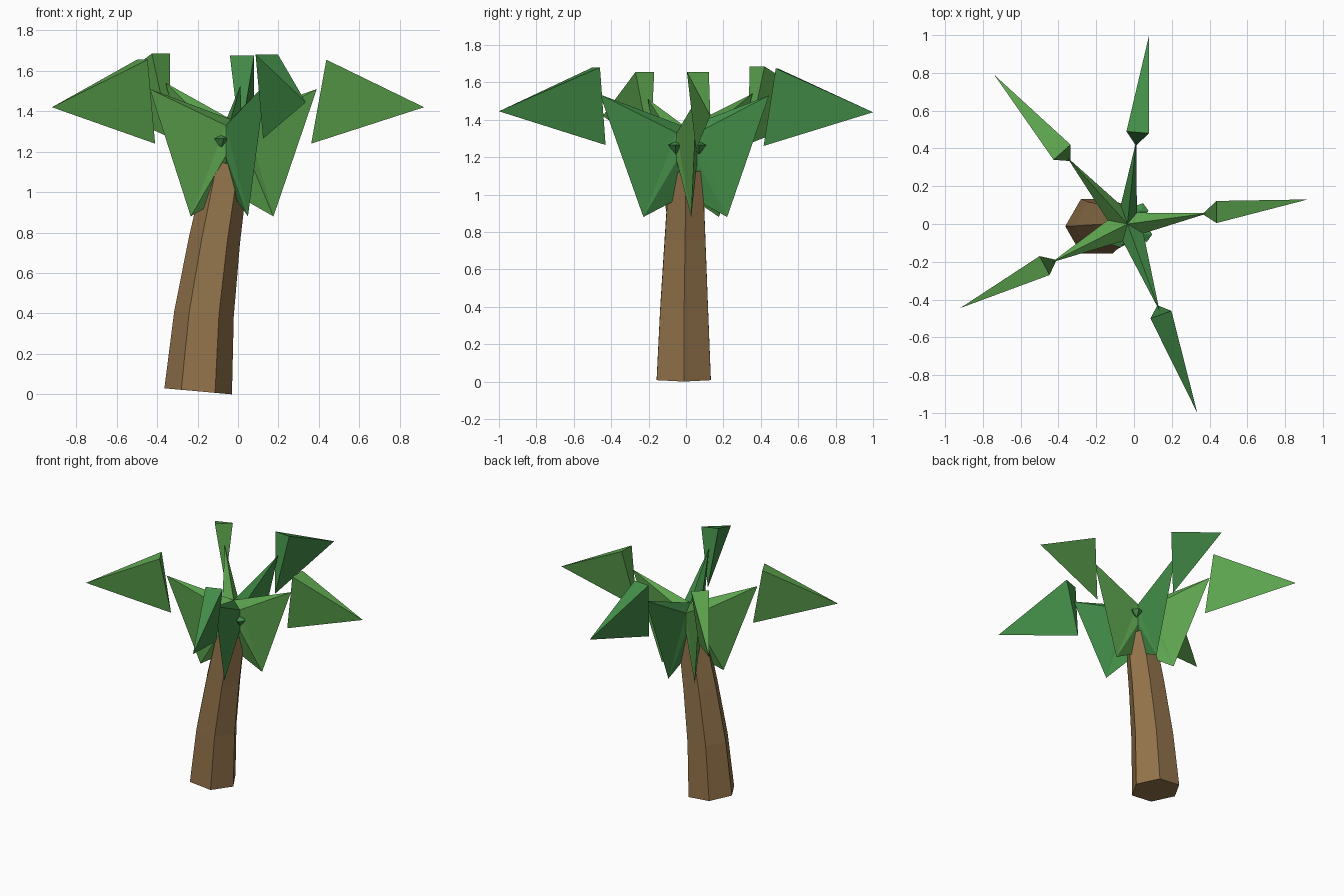
import bpy, math
from mathutils import Vector

if "Cube" in bpy.data.objects:
    bpy.data.objects.remove(bpy.data.objects["Cube"])


def material(name, rgb):
    m = bpy.data.materials.new(name)
    m.diffuse_color = (*rgb, 1)
    m.use_nodes = True
    m.node_tree.nodes["Principled BSDF"].inputs["Base Color"].default_value = m.diffuse_color
    return m


BROWN = material("bark_brown", (0.287, 0.171, 0.069))
LIGHT = material("light_green", (0.107, 0.367, 0.076))
DEEP = material("deep_green", (0.056, 0.270, 0.065))


def add_mesh(name, verts, faces, mat):
    me = bpy.data.meshes.new(name)
    me.from_pydata([tuple(v) for v in verts], [], faces)
    me.materials.append(mat)
    me.update()
    ob = bpy.data.objects.new(name, me)
    bpy.context.collection.objects.link(ob)
    return ob


# Leaning trunk: tapered hexagonal rings (x, y, z, radius, tilt)
rings = [(-0.197, -0.012, 0.015, 0.167, 0.09),
         (-0.168, -0.010, 0.40, 0.147, 0.10),
         (-0.115, -0.005, 0.77, 0.125, 0.16),
         (-0.050, 0.0, 1.14, 0.103, 0.25)]
verts, faces = [], []
for x, y, z, r, tilt in rings:
    for i in range(6):
        a = i * math.pi / 3
        verts.append((x + r * math.cos(a), y + r * math.sin(a),
                      z - tilt * r * math.cos(a)))
for k in range(len(rings) - 1):
    for i in range(6):
        j = (i + 1) % 6
        faces.append((k * 6 + i, k * 6 + j, k * 6 + 6 + j, k * 6 + 6 + i))
faces += [tuple(range(5, -1, -1)), tuple(range(18, 24))]
add_mesh("trunk", verts, faces, BROWN)

# Crown: valleys between neighbouring leaves, counter-clockwise
center = Vector((-0.035, 0.0, 1.36))
valleys = [(0.05, -0.05), (0.015, 0.06), (-0.07, 0.10), (-0.14, 0.02), (-0.06, -0.09)]

# Per leaf: joint, right corner, left corner, tip (all xy), joint height, colour
leaves = [
    ("right", (0.362, 0.053), (0.437, 0.005), (0.437, 0.122), (0.92, 0.13), 1.24, LIGHT),
    ("back", (0.010, 0.415), (0.080, 0.48), (-0.040, 0.49), (0.08, 1.0), 1.26, DEEP),
    ("back_left", (-0.336, 0.333), (-0.336, 0.42), (-0.426, 0.34), (-0.74, 0.79), 1.27, LIGHT),
    ("front_left", (-0.410, -0.190), (-0.50, -0.17), (-0.447, -0.27), (-0.92, -0.445), 1.24, LIGHT),
    ("front", (0.124, -0.430), (0.087, -0.50), (0.198, -0.46), (0.335, -1.0), 1.265, DEEP),
]

for i, (name, joint, right, left, tip, z, mat) in enumerate(leaves):
    jx, jy = joint
    # Inner leaf: flat ridge on top, deep keel hanging below
    c = center.xy
    out = Vector(joint) - c
    inner = c + out * 1.07
    keel = c + out * 0.53
    vr, vl = valleys[i], valleys[(i + 1) % 5]
    verts = [center, (*inner, z + 0.27), (*keel, 0.88), (c.x, c.y, 1.0),
             (*vr, 1.33), (*vl, 1.33), (*vr, 1.18), (*vl, 1.18)]
    faces = [(0, 4, 1), (0, 1, 5), (4, 6, 2), (4, 2, 1),
             (1, 2, 5), (2, 7, 5), (3, 2, 6), (3, 7, 2)]
    add_mesh(name + "_inner_leaf", verts, faces, mat)
    # Outer leaf: wedge narrowing to the tip
    verts = [(*right, z + 0.415), (*left, z + 0.415), (jx, jy, z), (*tip, z + 0.18)]
    add_mesh(name + "_outer_leaf", verts, [(0, 3, 1), (0, 1, 2), (0, 2, 3), (1, 3, 2)], mat)

# Small pointed buds in the crown valleys
for i, (x, y) in enumerate([(-0.083, -0.085), (0.055, -0.055), (0.035, 0.07)]):
    verts = [(x, y, 1.283), (x, y, 1.215)]
    verts += [(x + 0.042 * math.cos(a * math.tau / 5), y + 0.042 * math.sin(a * math.tau / 5), 1.265)
              for a in range(5)]
    faces = []
    for a in range(5):
        b = (a + 1) % 5
        faces += [(0, 2 + a, 2 + b), (1, 2 + b, 2 + a)]
    add_mesh("bud_%d" % (i + 1), verts, faces, DEEP)
